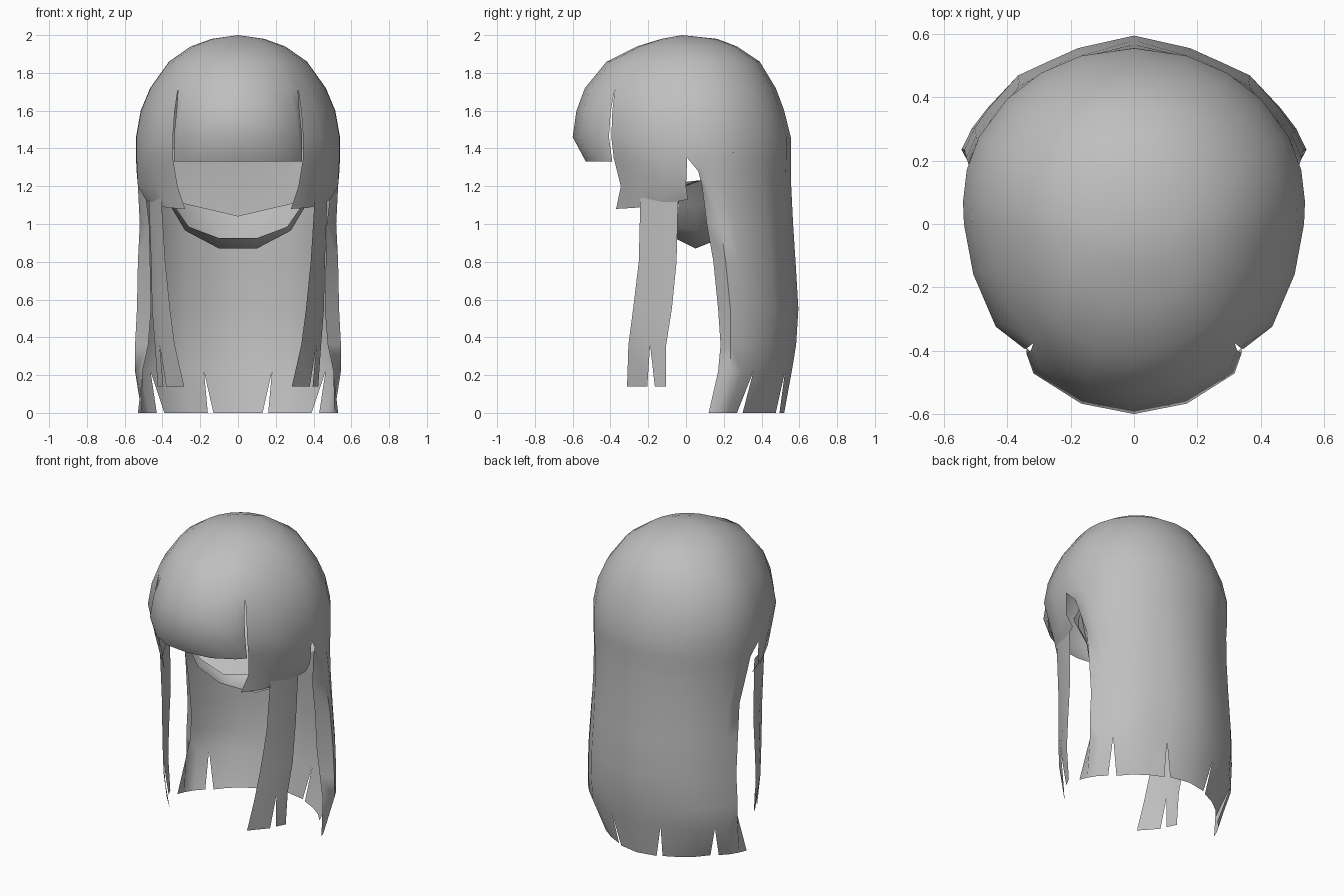
import bpy, bmesh, math

hair = bpy.data.materials.new("grey_hair")
hair.diffuse_color = (0.52, 0.52, 0.52, 1)

# Horizontal section by height: z, half width, front y, back y, widest y
RINGS = [(1.98, .14, -.13, .165, -.01), (1.94, .25, -.26, .27, .01),
         (1.86, .365, -.42, .39, .04), (1.72, .465, -.535, .475, .06),
         (1.6, .515, -.58, .52, .07), (1.46, .54, -.60, .555, .07),
         (1.35, .54, -.54, .555, .07), (1.28, .537, -.52, .555, .09),
         (1.2, .53, -.50, .557, .11), (1.0, .52, -.2, .567, .18),
         (.8, .53, -.1, .58, .21), (.55, .535, -.06, .595, .235),
         (.36, .545, -.06, .583, .235), (.22, .545, -.06, .56, .235)]
SECTION = {r[0]: r[1:] for r in RINGS}
# Flatter plan of the long back hair, as fractions of width and depth
PLAN = {90: (1, 0), 102: (.94, .19), 115: (.85, .375), 132: (.685, .65),
        147: (.51, .77), 162: (.33, .89), 180: (0, 1)}


def at(deg, z):
    """Point on the hair surface; 0 degrees is the front, 180 the back."""
    a, f, b, c = SECTION[z]
    t = math.radians(deg)
    u, v = math.sin(t), -math.cos(t)
    if deg >= 90:
        k = max(0, min(1, (1.35 - z) / .5))
        u += (PLAN[deg][0] - u) * k
        v += (PLAN[deg][1] - v) * k
    return (a * u, c + v * (b - c if deg >= 90 else c - f), z)


def grid(bm, rows):
    vs = [[bm.verts.new(p) for p in row] for row in rows]
    for r in range(len(vs) - 1):
        for c in range(len(vs[r]) - 1):
            bm.faces.new((vs[r][c], vs[r + 1][c], vs[r + 1][c + 1], vs[r][c + 1]))


def finish(name, bm):
    """Weld, mirror across x, and shade smooth."""
    bmesh.ops.remove_doubles(bm, verts=bm.verts[:], dist=.001)
    me = bpy.data.meshes.new(name)
    bm.to_mesh(me)
    bm.free()
    me.materials.append(hair)
    ob = bpy.data.objects.new(name, me)
    bpy.context.collection.objects.link(ob)
    m = ob.modifiers.new("mirror", 'MIRROR')
    m.use_clip = True
    bpy.ops.object.select_all(action='DESELECT')
    ob.select_set(True)
    bpy.context.view_layer.objects.active = ob
    bpy.ops.object.shade_smooth_by_angle(angle=math.radians(60))


FRONT = [0, 18, 36, 43]
SIDE = [43, 54, 70, 84]
BACK = [84, 90, 102, 115, 132, 147, 162, 180]

bm = bmesh.new()
# Crown, from the pole down to the top of the fringe slits
ALL = FRONT + SIDE[1:] + BACK[1:]
grid(bm, [[at(d, z) for d in ALL] for z in (1.98, 1.94, 1.86, 1.72)])
pole = bm.verts.new((0, -.02, 2))
bm.verts.ensure_lookup_table()
for i in range(len(ALL) - 1):
    bm.faces.new((pole, bm.verts[i], bm.verts[i + 1]))

# Fringe
grid(bm, [[at(d, 1.72) for d in FRONT],
          [at(d, 1.6) for d in FRONT[:3]] + [(.325, -.398, 1.6)],
          [at(d, 1.46) for d in FRONT[:3]] + [(.34, -.408, 1.46)],
          [(0, -.53, 1.33), (.16, -.51, 1.33), (.29, -.44, 1.33), (.34, -.39, 1.33)]])

# Side locks, tucked in at the hem
slit = {1.6: (.335, -.39, 1.6), 1.46: (.345, -.395, 1.46),
        1.35: (.345, -.383, 1.35), 1.2: (.32, -.345, 1.2)}
lock = [[at(d, 1.72) for d in SIDE]]
for z, p in slit.items():
    lock.append([p] + [at(d, z) for d in SIDE[1:]])
lock[-1][-1] = (.53, .0, 1.2)
lock.append([(.28, -.37, 1.08), (.365, -.28, 1.085), (.44, -.14, 1.1), (.49, .01, 1.13)])
grid(bm, lock)

# Long back hair with its front edges curled inwards
EDGE = {1.28: (.52, .065), 1.2: (.495, .085), 1.0: (.47, .11), .8: (.465, .145),
        .55: (.46, .17), .36: (.475, .183), .22: (.505, .17)}
rows = [[at(d, z) for d in BACK] for z in (1.72, 1.6, 1.46, 1.35)]
for z, e in EDGE.items():
    rows.append([(*e, z)] + [at(d, z) for d in BACK[1:]])
grid(bm, rows)

# Hem of the back hair, bent inwards and cut into tufts by narrow notches
TUFTS = [[(.53, .12), (.51, .17), (.475, .225), (.43, .27)],
         [(.39, .30), (.33, .37), (.25, .43), (.16, .475)],
         [(.13, .495), (0, .52)]]
for lo, tuft in zip((0, 3, 6), TUFTS):
    grid(bm, [rows[-1][lo:lo + len(tuft)], [(x, y, 0) for x, y in tuft]])
finish("main_hair", bm)

# Loose strands hanging beside the face, split at the tip
bm = bmesh.new()
strand = [[(.41, -.24, 1.2), (.45, -.14, 1.2), (.475, -.04, 1.2)],
          [(.385, -.25, .8), (.435, -.15, .8), (.46, -.05, .8)],
          [(.36, -.28, .55), (.42, -.17, .55), (.455, -.075, .55)],
          [(.335, -.305, .36), (.415, -.19, .36), (.44, -.105, .36)]]
grid(bm, strand)
grid(bm, [strand[-1][:2], [(.285, -.312, .14), (.38, -.205, .14)]])
grid(bm, [strand[-1][1:], [(.395, -.165, .14), (.425, -.105, .14)]])
finish("face_strands", bm)

# Inner sheet sloping forward from the back, ending in a shallow point
bm = bmesh.new()
grid(bm, [[(0, .55, 1.4), (.2, .515, 1.4), (.36, .42, 1.4), (.5, .25, 1.38)],
          [(0, .1, 1.2), (.2, .1, 1.21), (.36, .1, 1.22), (.5, .1, 1.24)],
          [(0, -.15, 1.04), (.17, -.13, 1.08), (.3, -.08, 1.11), (.46, -.02, 1.2)]])
finish("inner_sheet", bm)

# Rounded bowl under the sheet, with a low lip at the front
bm = bmesh.new()
grid(bm, [[(0, -.06, .925), (.1, -.06, .925), (.26, -.05, .985), (.34, -.04, 1.1), (.45, -.03, 1.22)],
          [(0, .05, .87), (.1, .05, .87), (.28, .05, .965), (.36, .05, 1.1), (.47, .06, 1.23)],
          [(0, .2, .93), (.1, .2, .93), (.27, .18, 1.0), (.36, .16, 1.12), (.47, .14, 1.24)],
          [(0, .4, 1.25), (.1, .4, 1.25), (.26, .36, 1.25), (.36, .28, 1.25), (.47, .2, 1.26)]])
finish("nape_bowl", bm)
